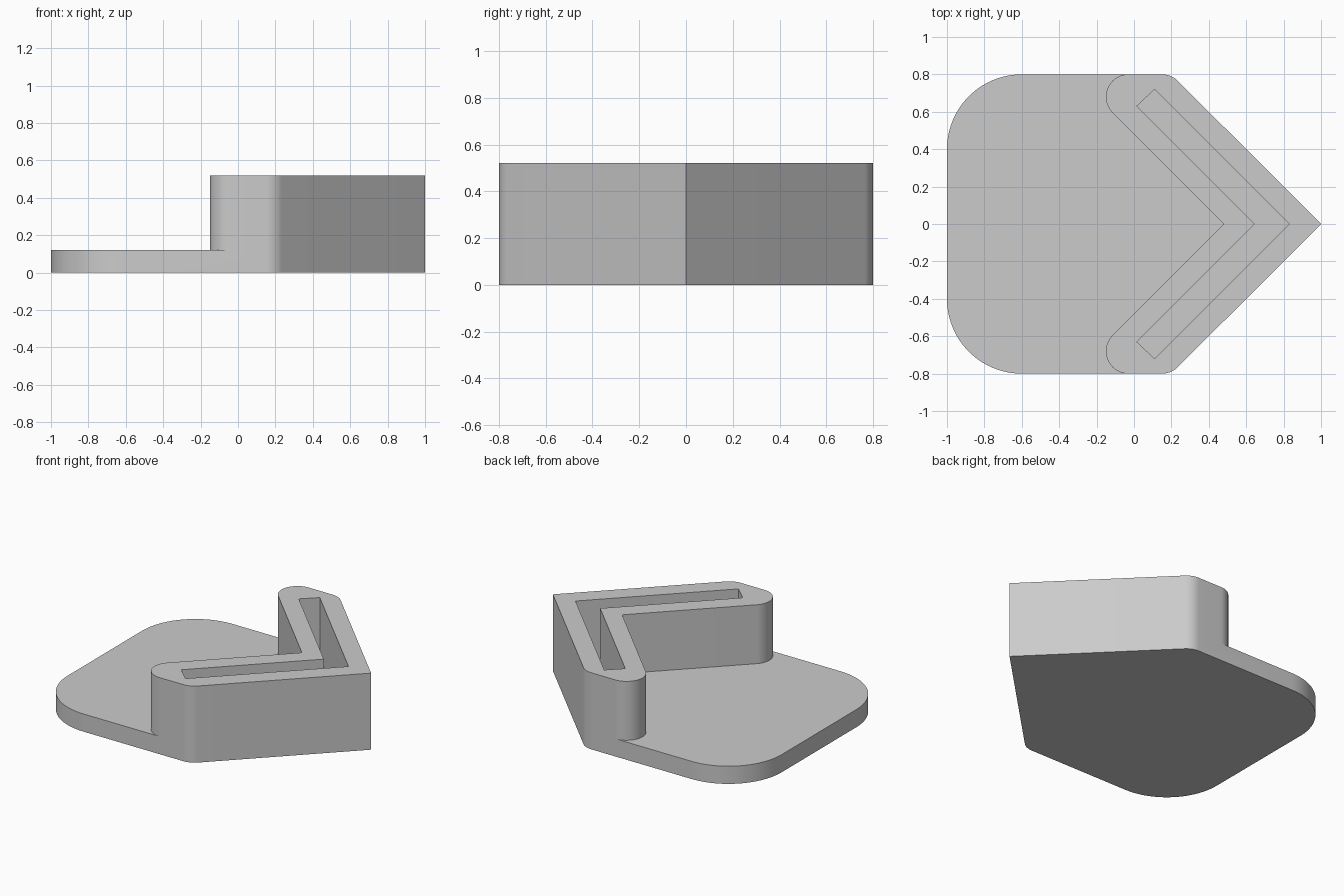
import bpy
import bmesh
from math import cos, sin, radians

cube = bpy.data.objects.get("Cube")
if cube:
    bpy.data.objects.remove(cube, do_unlink=True)

PLATE, TOP = 0.12, 0.52

grey = bpy.data.materials.new("plain grey")
grey.use_nodes = True
colour = (0.6, 0.6, 0.6, 1)
grey.diffuse_color = colour
grey.node_tree.nodes["Principled BSDF"].inputs["Base Color"].default_value = colour


def arc(cx, cy, r, start, end, n):
    angles = [radians(start + (end - start) * i / n) for i in range(n + 1)]
    return [(cx + r * cos(a), cy + r * sin(a)) for a in angles]


def mirrored(half):
    """Close a half outline (y >= 0) with its mirror image across y = 0."""
    return half + [(x, -y) for x, y in reversed(half) if y > 1e-6]


def prism(name, outline, z0, z1):
    """Extrude a flat outline from z0 up to z1."""
    bm = bmesh.new()
    base = bm.faces.new([bm.verts.new((x, y, z0)) for x, y in outline])
    top = bmesh.ops.extrude_face_region(bm, geom=[base])["geom"]
    verts = [v for v in top if isinstance(v, bmesh.types.BMVert)]
    bmesh.ops.translate(bm, vec=(0, 0, z1 - z0), verts=verts)
    bmesh.ops.recalc_face_normals(bm, faces=bm.faces)
    mesh = bpy.data.meshes.new(name)
    bm.to_mesh(mesh)
    bm.free()
    mesh.materials.append(grey)
    obj = bpy.data.objects.new(name, mesh)
    bpy.context.collection.objects.link(obj)
    return obj


# Pointed body outline: sharp tip, small shoulder rounds, large end rounds
body = prism("pointed_holder", mirrored(
    [(1, 0)] + arc(0.15, 0.68, 0.12, 45, 90, 12) + arc(-0.6, 0.4, 0.4, 90, 180, 24)),
    0, TOP)

# Space above the plate, leaving a chevron wall with rounded ends
plate_cutter = prism("plate_cutter", mirrored(
    [(0.48, 0)] + arc(-0.03, 0.68, 0.12, 225, 90, 32) + [(-0.03, 1), (-1.2, 1)]),
    PLATE, 1)

# Chevron slot in the top of the wall
slot_cutter = prism("slot_cutter", [
    (0.83, 0), (0.11, 0.72), (0.015, 0.63), (0.645, 0), (0.015, -0.63), (0.11, -0.72)],
    PLATE, 1)

bpy.ops.object.select_all(action="DESELECT")
bpy.context.view_layer.objects.active = body
body.select_set(True)
for cutter in (plate_cutter, slot_cutter):
    cut = body.modifiers.new(cutter.name, "BOOLEAN")
    cut.operation = "DIFFERENCE"
    cut.solver = "EXACT"
    cut.object = cutter
    bpy.ops.object.modifier_apply(modifier=cut.name)
    bpy.data.objects.remove(cutter, do_unlink=True)

bpy.ops.object.shade_smooth_by_angle(angle=radians(30))
